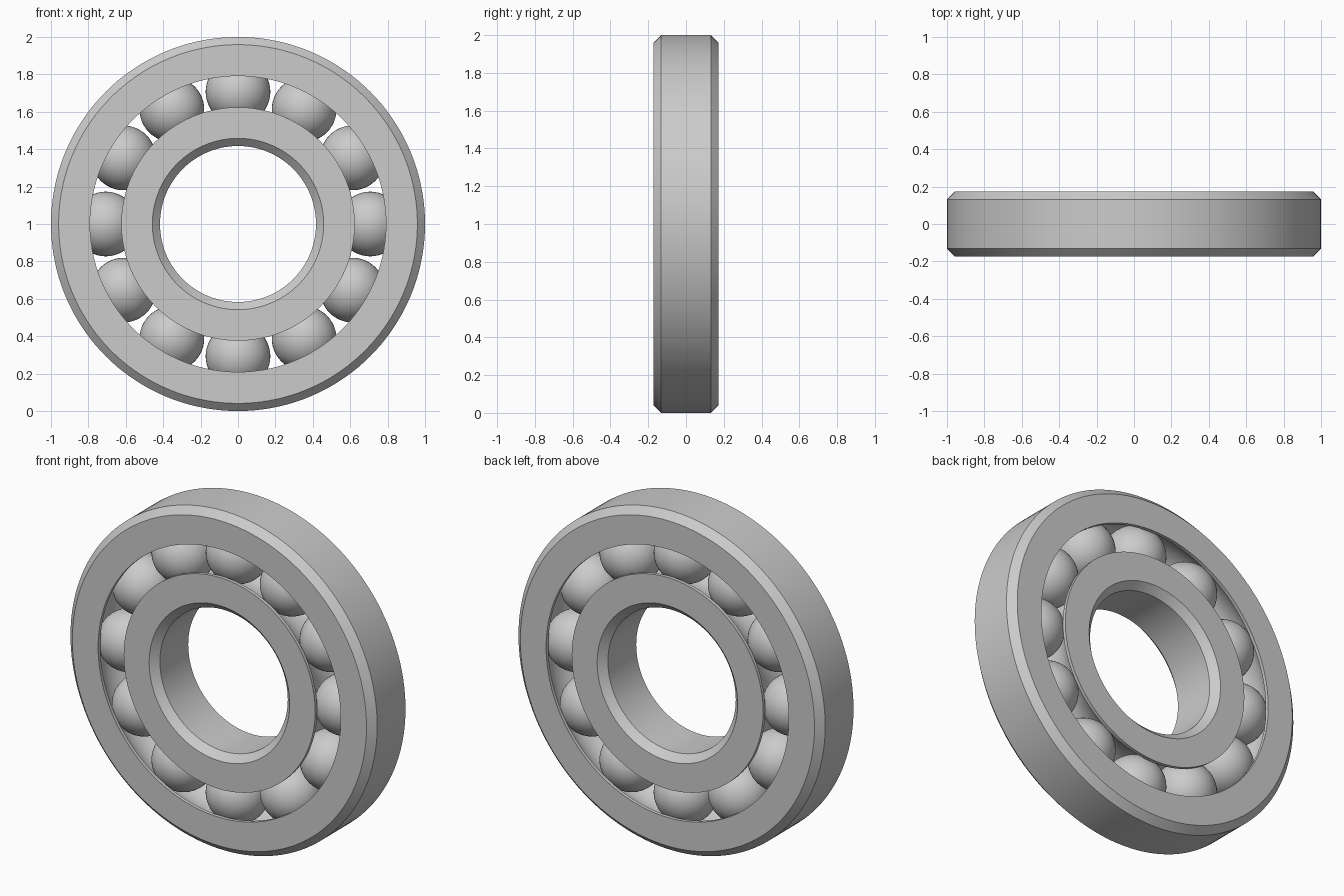
import bpy, bmesh
from math import sin, cos, asin, pi, radians
from mathutils import Matrix

if "Cube" in bpy.data.objects:
    bpy.data.objects.remove(bpy.data.objects["Cube"])

HALF = 0.173      # half width of the rings
CH = 0.041        # chamfer size
PITCH = 0.707     # radius of the ball circle
BALL = 0.173      # ball radius
SEGS = 144
CENTRE = 1.0      # height of the axis


def finish(name, bm):
    bmesh.ops.recalc_face_normals(bm, faces=bm.faces)
    mesh = bpy.data.meshes.new(name)
    bm.to_mesh(mesh)
    bm.free()
    obj = bpy.data.objects.new(name, mesh)
    bpy.context.collection.objects.link(obj)
    obj.location.z = CENTRE
    mesh.shade_smooth()
    mesh.set_sharp_from_angle(angle=radians(30))
    return obj


def revolve(name, profile):
    """Turn a closed (radius, y) profile around the y axis."""
    bm = bmesh.new()
    rings = []
    for i in range(SEGS):
        a = 2 * pi * i / SEGS
        rings.append([bm.verts.new((r * cos(a), y, r * sin(a))) for r, y in profile])
    n = len(profile)
    for i in range(SEGS):
        p, q = rings[i], rings[(i + 1) % SEGS]
        for j in range(n):
            k = (j + 1) % n
            bm.faces.new((p[j], p[k], q[k], q[j]))
    return finish(name, bm)


def ring_profile(edge, shoulder):
    """Chamfered edge on one side, a round ball groove on the other."""
    side = 1 if edge > shoulder else -1
    inset = edge - side * CH
    pts = [(shoulder, -HALF), (inset, -HALF), (edge, -HALF + CH),
           (edge, HALF - CH), (inset, HALF), (shoulder, HALF)]
    groove = BALL + 0.001
    start = asin(abs(shoulder - PITCH) / groove)
    steps = 20
    for i in range(steps + 1):
        a = start + (pi - 2 * start) * i / steps
        pts.append((PITCH + side * groove * sin(a), groove * cos(a)))
    return pts


# Outer and inner races
revolve("outer_ring", ring_profile(1.0, 0.791))
revolve("inner_ring", ring_profile(0.417, 0.624))

# Twelve balls
for i in range(12):
    a = i * pi / 6
    bm = bmesh.new()
    place = Matrix.Translation((PITCH * cos(a), 0, PITCH * sin(a))) @ Matrix.Rotation(pi / 2, 4, 'X')
    bmesh.ops.create_uvsphere(bm, u_segments=48, v_segments=24, radius=BALL, matrix=place)
    finish(f"ball_{i + 1}", bm)
